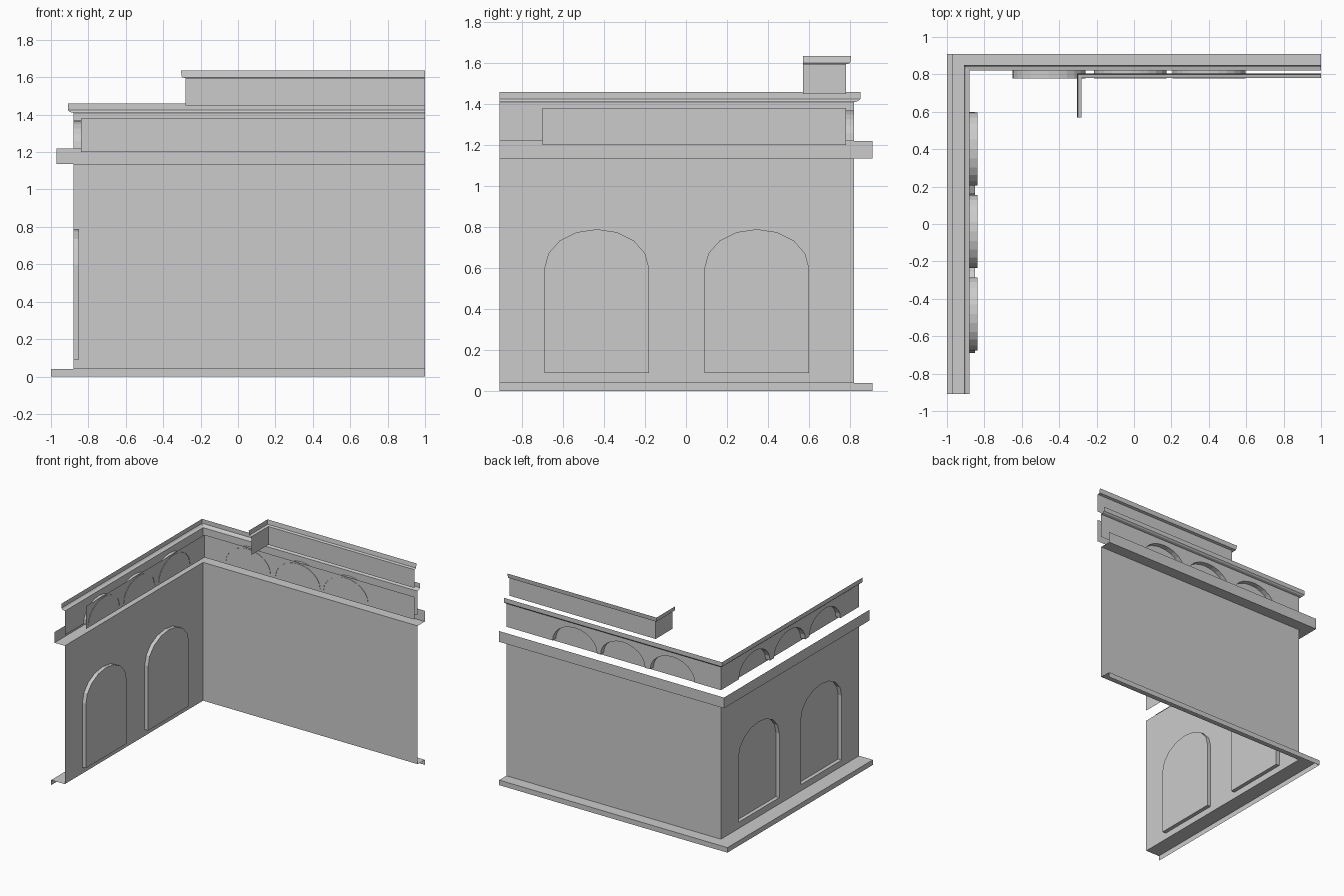
import bpy, bmesh
from math import sin, cos, pi

if "Cube" in bpy.data.objects:
    bpy.data.objects.remove(bpy.data.objects["Cube"])

WX, WY = -0.88, 0.82        # planes of the left and the back wall
END_Y, END_X = -0.91, 1.0   # open ends of the L-shaped facade


def make(name, quads):
    bm = bmesh.new()
    for q in quads:
        bm.faces.new([bm.verts.new(p) for p in q])
    bmesh.ops.remove_doubles(bm, verts=bm.verts, dist=0.0005)
    me = bpy.data.meshes.new(name)
    bm.to_mesh(me)
    bm.free()
    ob = bpy.data.objects.new(name, me)
    bpy.context.collection.objects.link(ob)
    return ob


def sweep(name, profile, y_end=END_Y):
    """Run a profile of (corner x, corner y, z) round the L with a mitred corner."""
    rows = [[(x, y_end, z), (x, y, z), (END_X, y, z)] for x, y, z in profile]
    make(name, [(lo[i], hi[i], hi[i + 1], lo[i + 1])
                for lo, hi in zip(rows, rows[1:]) for i in range(2)])


def left(u, z, d=0):
    return (WX + d, u, z)


def back(u, z, d=0):
    return (u, WY - d, z)


def rect(f, u0, u1, z0, z1, d=0):
    return (f(u0, z0, d), f(u0, z1, d), f(u1, z1, d), f(u1, z0, d))


def arch_points(c, half, spring, rise, n):
    return [(c - half * cos(pi * i / n), spring + rise * sin(pi * i / n))
            for i in range(n + 1)]


def arched_wall(name, f, u0, u1, z0, z1, centres, half, sill, spring, rise, n, depth, backs):
    """Flat wall with arched openings, their reveals and optional back panels."""
    wall, u = [], u0
    for k, c in enumerate(centres):
        pts = arch_points(c, half, spring, rise, n)
        wall.append(rect(f, u, c - half, z0, z1))
        u = c + half
        for (a, za), (b, zb) in zip(pts, pts[1:]):
            wall.append((f(a, za), f(a, z1), f(b, z1), f(b, zb)))
        if sill > z0:
            wall.append(rect(f, c - half, u, z0, sill))
        loop = pts if sill >= spring else [(c - half, sill)] + pts + [(u, sill)]
        path = loop + [loop[0]] if sill > z0 else loop
        make(f"{name}_reveal_{k + 1}",
             [(f(*p), f(*q), f(*q, depth), f(*p, depth)) for p, q in zip(path, path[1:])])
        if backs:
            make(f"{name}_niche_back_{k + 1}", [[f(*p, depth) for p in loop]])
    wall.append(rect(f, u, u1, z0, z1))
    make(name, wall)


# main walls: two tall niches on the left, plain at the back
arched_wall("left_wall", left, END_Y, WY, 0.04, 1.135, [-0.435, 0.345],
            0.255, 0.09, 0.60, 0.19, 8, 0.03, True)
make("back_wall", [rect(back, WX, END_X, 0.04, 1.135)])

# frieze with three low arches on each side
for nm, f, a, b, cs in (("left_frieze", left, END_Y, WY, [-0.48, -0.04, 0.40]),
                        ("back_frieze", back, WX, END_X, [-0.455, -0.02, 0.40])):
    arched_wall(nm, f, a, b, 1.22, 1.41, cs, 0.195, 1.22, 1.22, 0.15, 12, 0.043, False)

# backing panel behind the frieze arches
sweep("frieze_backing", [(-0.84, 0.78, 1.20), (-0.84, 0.78, 1.38)], -0.70)

# plinth, lower cornice and top cornice
sweep("plinth", [(-1, 0.91, 0), (-1, 0.91, 0.04), (WX, WY, 0.04)])
sweep("lower_cornice", [(WX, WY, 1.135), (-0.97, 0.91, 1.135), (-0.97, 0.91, 1.22)])
sweep("top_cornice", [(WX, WY, 1.41), (-0.90, 0.84, 1.415), (-0.91, 0.85, 1.425),
                      (-0.91, 0.85, 1.46)])

# short parapet with a lip, returning at its left end
sweep("parapet", [(-0.28, 0.78, 1.45), (-0.28, 0.78, 1.595), (-0.30, 0.80, 1.60),
                  (-0.305, 0.805, 1.635)], 0.57)
